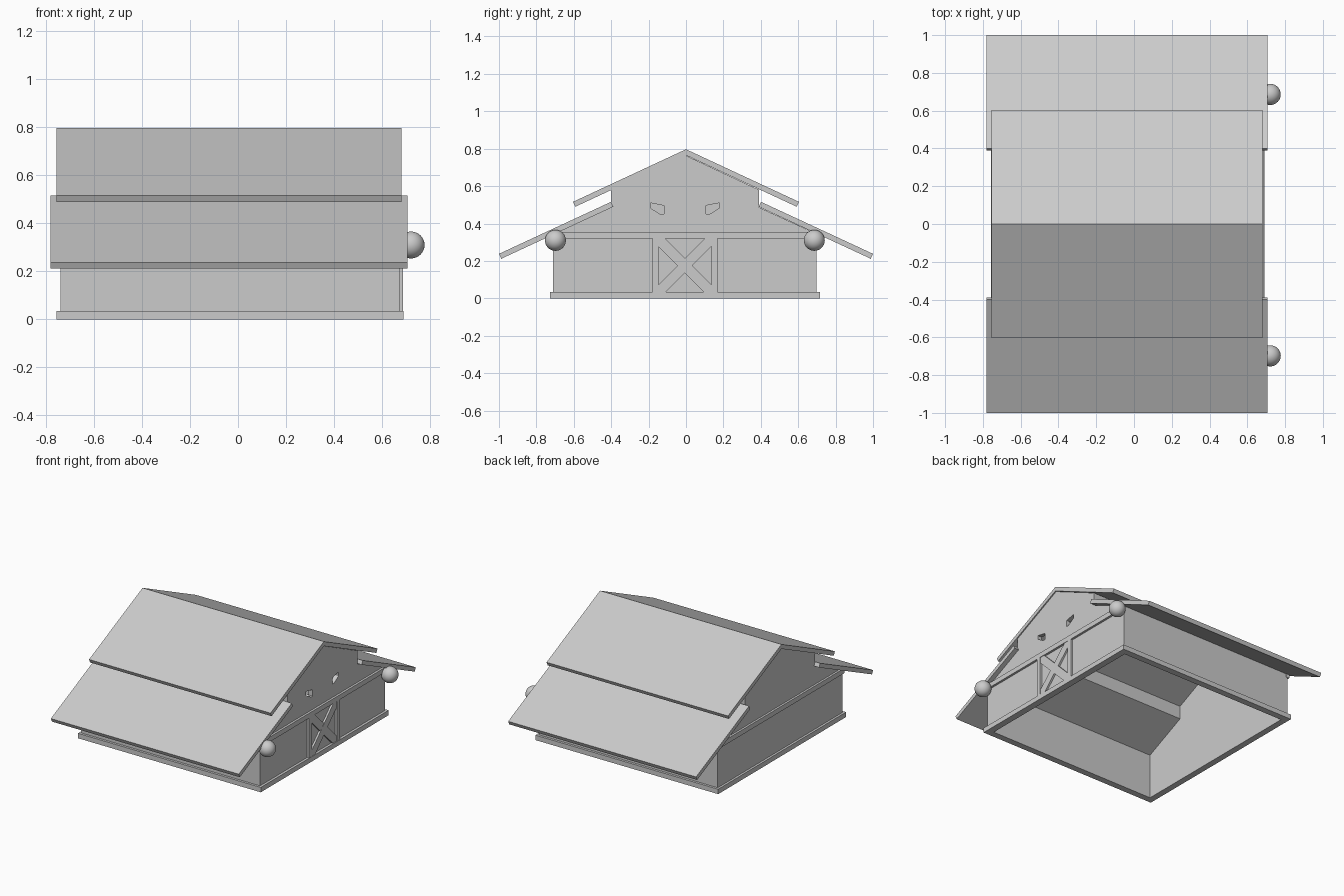
import bpy
import bmesh
from mathutils import Vector

if "Cube" in bpy.data.objects:
    bpy.data.objects.remove(bpy.data.objects["Cube"])

CY = -0.006            # the walls sit slightly off the roof centre
X0, X1 = -0.74, 0.672  # wall ends


def extrude_x(name, pts, xa, xb, dy=CY):
    """Prism along x from a (y, z) outline."""
    bm = bmesh.new()
    face = bm.faces.new([bm.verts.new((xa, y + dy, z)) for y, z in pts])
    ext = bmesh.ops.extrude_face_region(bm, geom=[face])
    verts = [v for v in ext["geom"] if isinstance(v, bmesh.types.BMVert)]
    bmesh.ops.translate(bm, verts=verts, vec=(xb - xa, 0, 0))
    bmesh.ops.recalc_face_normals(bm, faces=bm.faces[:])
    mesh = bpy.data.meshes.new(name)
    bm.to_mesh(mesh)
    bm.free()
    obj = bpy.data.objects.new(name, mesh)
    bpy.context.collection.objects.link(obj)
    return obj


def rect(ya, yb, za, zb):
    return [(ya, za), (yb, za), (yb, zb), (ya, zb)]


def mirrored(half):
    """Full outline from its +y half."""
    return half + [(-y, z) for y, z in reversed(half) if y > 0]


def cut(obj, cutter):
    mod = obj.modifiers.new("cut", "BOOLEAN")
    mod.operation = "DIFFERENCE"
    mod.solver = "EXACT"
    mod.object = cutter
    bpy.context.view_layer.objects.active = obj
    bpy.ops.object.modifier_apply(modifier=mod.name)
    bpy.data.objects.remove(cutter)


# Hollow walls with raised middle section, open underneath
walls = extrude_x("walls", mirrored(
    [(0.705, 0), (0.705, 0.345), (0.395, 0.487), (0.395, 0.581), (0, 0.766)]), X0, X1)
cut(walls, extrude_x("inner_space", mirrored(
    [(0.675, -0.1), (0.675, 0.325), (0.365, 0.467), (0.365, 0.562), (0, 0.732)]),
    X0 + 0.03, X1 - 0.03))

# Slanted window openings
window = [(0.112, 0.45), (0.13, 0.449), (0.184, 0.483), (0.184, 0.51), (0.112, 0.496)]
for s in (1, -1):
    cut(walls, extrude_x("window_hole", [(s * y, z) for y, z in window], 0.6, 0.75))

# Base trim ring
base = extrude_x("base_trim", rect(-0.722, 0.722, 0, 0.035), -0.756, 0.69)
cut(base, extrude_x("base_hole", rect(-0.675, 0.675, -0.1, 0.1), X0 + 0.03, X1 - 0.03))

# Horizontal bands on both gable ends
extrude_x("front_band", rect(-0.708, 0.708, 0.32, 0.355), X1 - 0.01, 0.688)
extrude_x("rear_band", rect(-0.708, 0.708, 0.32, 0.355), -0.755, X0 + 0.01)

# Door posts and crossed braces
brace = [(-0.145, 0.03), (-0.105, 0.03), (0.145, 0.28), (0.145, 0.32), (0.105, 0.32), (-0.145, 0.07)]
for s, side in ((1, "right"), (-1, "left")):
    extrude_x("door_post_" + side, rect(s * 0.142, s * 0.174, 0.03, 0.325), X1 - 0.01, 0.688)
    extrude_x("door_brace_" + side, [(s * y, z) for y, z in brace], X1 - 0.01, 0.685 + s * 0.0005)

# Roof slabs, upper pair and lower pair
def roof(name, ya, za, yb, zb, xa, xb, t=0.029, ridge=False):
    d = Vector((yb - ya, zb - za)).normalized()
    n = Vector((d.y, -d.x)) * t
    inner = (0, za - t / d.x) if ridge else (ya + n.x, za + n.y)
    for s, side in ((1, "back"), (-1, "front")):
        pts = [(ya, za), (yb, zb), (yb + n.x, zb + n.y), inner]
        extrude_x(name + "_" + side, [(s * y, z) for y, z in pts], xa, xb, 0)


roof("upper_roof", 0, 0.797, 0.604, 0.516, -0.755, 0.68, ridge=True)
roof("lower_roof", 0.401, 0.516, 1.0, 0.238, -0.78, 0.706)

# Round lamps at the corners
for s, side in ((1, "right"), (-1, "left")):
    bpy.ops.mesh.primitive_uv_sphere_add(segments=32, ring_count=16, radius=0.056,
                                         location=(0.721, CY + s * 0.692, 0.31))
    bpy.context.object.name = "lamp_" + side
    bpy.ops.object.shade_smooth_by_angle()
